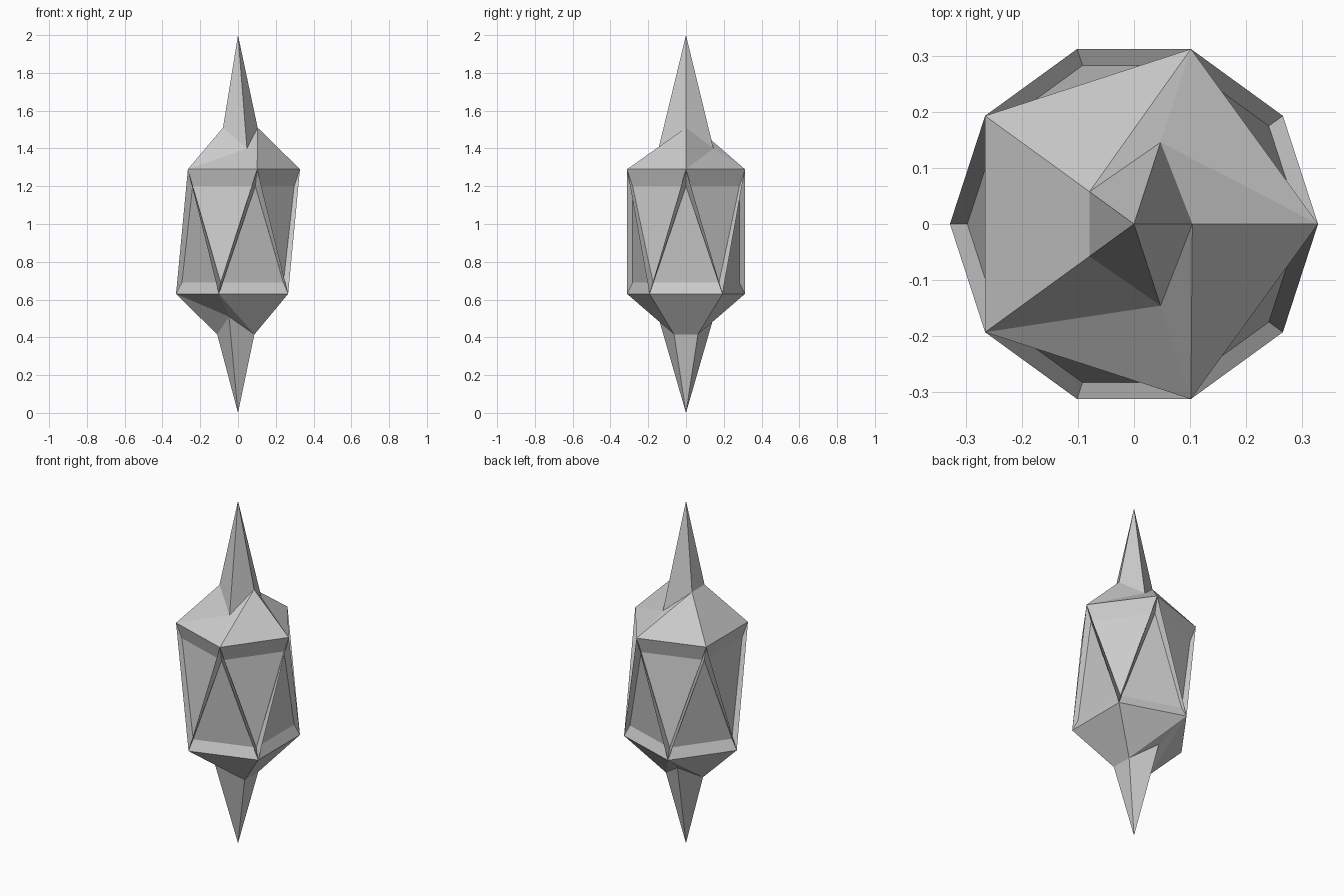
import bpy
from math import cos, sin, radians

if "Cube" in bpy.data.objects:
    bpy.data.objects.remove(bpy.data.objects["Cube"])

R = 0.328            # outer ring radius
R_IN = 0.297         # recessed panel ring radius
TOP_Z, LOW_Z = 1.29, 0.63
TOP_IN, LOW_IN = 1.20, 0.69


def pt(r, angle, z):
    a = radians(angle)
    return (r * cos(a), r * sin(a), z)


def ring(r, z, start):
    return [pt(r, start + 72 * k, z) for k in range(5)]


def make(name, verts, faces):
    mesh = bpy.data.meshes.new(name)
    mesh.from_pydata(verts, [], faces)
    mesh.update()
    obj = bpy.data.objects.new(name, mesh)
    bpy.context.collection.objects.link(obj)
    return obj


def spike(name, outer_z, start, base, tip_z, flipped=()):
    """Five-sided shoulder leading to a five-sided point."""
    outer = ring(R, outer_z, start)
    inner = [pt(r, start + 72 * k, z) for k, (r, z) in enumerate(base)]
    verts = outer + inner + [(0, 0, tip_z)]
    faces = []
    for k in range(5):
        n = (k + 1) % 5
        if k in flipped:
            faces += [(k, n, 5 + k), (n, 5 + n, 5 + k)]
        else:
            faces += [(k, n, 5 + n), (k, 5 + n, 5 + k)]
        faces.append((5 + k, 5 + n, 10))
    if tip_z < outer_z:
        faces = [f[::-1] for f in faces]
    return make(name, verts, faces)


# Crystal body: ten triangles, each sunk into a sharp-edged recess
verts = (ring(R, TOP_Z, 0) + ring(R, LOW_Z, 36)
         + ring(R_IN, TOP_IN, 0) + ring(R_IN, LOW_IN, 36))
faces = []
for k in range(5):
    n = (k + 1) % 5
    for tri in ((k, 5 + k, n), (5 + k, 5 + n, n)):
        faces.append(tuple(i + 10 for i in tri))
        for a, b in zip(tri, tri[1:] + tri[:1]):
            faces.append((a, b, b + 10, a + 10))
make("crystal_body", verts, faces)

# Upper and lower points with uneven bases
spike("upper_point", TOP_Z, 0,
      [(0.104, 1.51), (0.153, 1.40), (0.098, 1.51), (0.098, 1.51), (0.153, 1.40)], 2.0)
spike("lower_point", LOW_Z, 36,
      [(0.107, 0.415), (0.155, 0.51), (0.11, 0.415), (0.155, 0.51), (0.107, 0.415)], 0.0,
      flipped=(0,))
